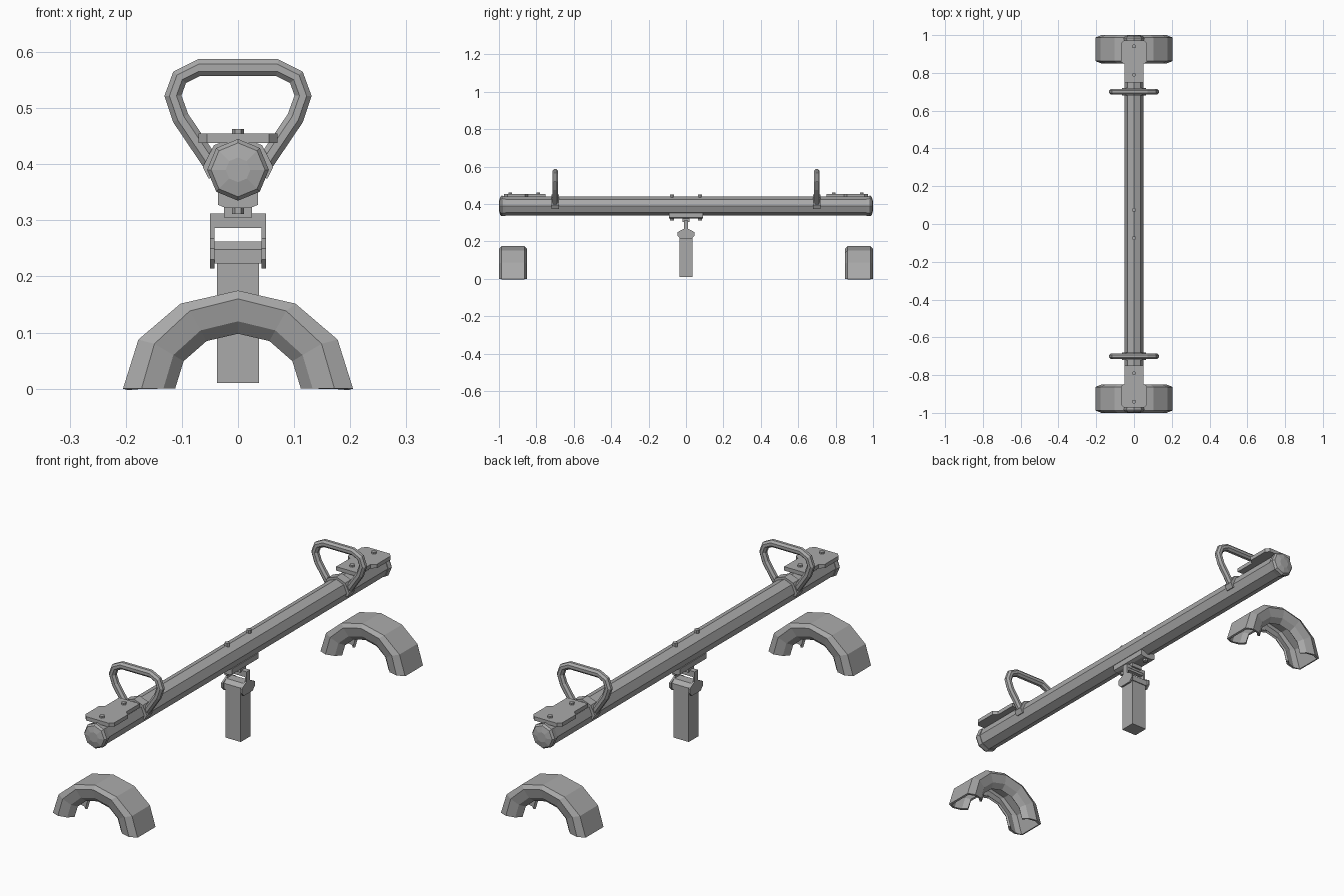
import bpy, bmesh, math
from mathutils import Vector

cube = bpy.data.objects.get("Cube")
if cube:
    bpy.data.objects.remove(cube, do_unlink=True)

GREY = (0.4, 0.4, 0.4, 1)
mat = bpy.data.materials.new("plain grey")
mat.use_nodes = True
mat.diffuse_color = GREY
mat.node_tree.nodes["Principled BSDF"].inputs["Base Color"].default_value = GREY


def finish(name, bm):
    bmesh.ops.recalc_face_normals(bm, faces=bm.faces)
    mesh = bpy.data.meshes.new(name)
    bm.to_mesh(mesh)
    bm.free()
    mesh.materials.append(mat)
    obj = bpy.data.objects.new(name, mesh)
    bpy.context.collection.objects.link(obj)
    return obj


def skin(name, rings, closed_ring=True, loop=False, caps=True):
    """Join a row of point rings into a surface."""
    bm = bmesh.new()
    rows = [[bm.verts.new(p) for p in ring] for ring in rings]
    n = len(rows[0])
    pairs = list(zip(rows, rows[1:])) + ([(rows[-1], rows[0])] if loop else [])
    for a, b in pairs:
        for i in range(n if closed_ring else n - 1):
            j = (i + 1) % n
            bm.faces.new((a[i], a[j], b[j], b[i]))
    if caps:
        bm.faces.new(rows[0])
        bm.faces.new(rows[-1])
    return finish(name, bm)


def prism(name, outline, lo, hi, axis):
    """Extrude a 2D outline along x, y or z."""
    def place(p, d):
        return {"x": (d, p[0], p[1]), "y": (p[0], d, p[1]), "z": (p[0], p[1], d)}[axis]
    return skin(name, [[place(p, d) for p in outline] for d in (lo, hi)])


def box(name, x, y, z):
    return prism(name, [(x[0], y[0]), (x[1], y[0]), (x[1], y[1]), (x[0], y[1])], *z, "z")


def ring(r, y, z=0.39, n=8):
    return [(r * math.sin(math.tau * i / n), y, z + r * math.cos(math.tau * i / n)) for i in range(n)]


def bolt(name, x, y, lo, hi, r=0.011):
    circle = [(x + r * math.cos(math.tau * i / 6), y + r * math.sin(math.tau * i / 6)) for i in range(6)]
    return prism(name, circle, lo, hi, "z")


def mirrored(points):
    """Append the mirror image of half an outline, skipping points on the axis."""
    return points + [(-x, z) for x, z in reversed(points) if x]


# Beam
skin("beam", [ring(0.05, -0.98), ring(0.05, 0.98)])

# Parts at each end
for s, side in ((-1, "front"), (1, "back")):
    # Domed end cap
    skin(side + "_end_cap", [ring(r, s * y) for r, y in
                             ((0.053, 0.965), (0.055, 0.985), (0.048, 0.994), (0.022, 1.0))])

    # Seat plate with a narrow tongue
    seat = mirrored([(0.05, 0.75), (0.05, 0.845), (0.07, 0.86), (0.07, 0.955), (0.055, 0.972)])
    prism(side + "_seat", [(x, s * y) for x, y in seat], 0.438, 0.455, "z")
    for y in (0.79, 0.94):
        bolt(side + "_seat_bolt", 0, s * y, 0.45, 0.463)

    # Handle loop: six-sided tube swept along the path
    path = [Vector((x, 0, z)) for x, z in
            ((0.05, 0.405), (0.102, 0.482), (0.116, 0.522), (0.104, 0.555), (0.07, 0.572))]
    path += [Vector((-p.x, 0, p.z)) for p in reversed(path)]
    rings = []
    for i, p in enumerate(path):
        t = (path[min(i + 1, len(path) - 1)] - path[max(i - 1, 0)]).normalized()
        normal = Vector((-t.z, 0, t.x))
        rings.append([p + normal * 0.0165 * math.cos(a) + Vector((0, s * 0.7 + 0.016 * math.sin(a), 0))
                      for a in (math.tau * k / 8 + math.pi / 8 for k in range(8))])
    skin(side + "_handle", rings)

    # Strap holding the handle on the beam
    strap = mirrored([(0, 0.45), (0.043, 0.434), (0.063, 0.395), (0.052, 0.374), (0.044, 0.378), (0.045, 0.39)])
    prism(side + "_handle_strap", strap, s * 0.7 - 0.02, s * 0.7 + 0.02, "y")

    # Half-buried tyre: x radius, z radius, offset along the beam
    section = [(0.112, 0.098, -0.045), (0.133, 0.12, -0.066), (0.172, 0.16, -0.075), (0.205, 0.175, -0.062)]
    section += [(rx, rz, -y) for rx, rz, y in reversed(section)]
    arcs = [[(rx * math.cos(a), s * 0.925 + y, rz * math.sin(a)) for rx, rz, y in section]
            for a in (math.pi * k / 6 for k in range(7))]
    tyre = skin(side + "_tyre", arcs, closed_ring=False, caps=False)
    # Wall thickness grows toward the hollow
    outward = max(tyre.data.polygons, key=lambda p: p.center.z).normal.z > 0
    wall = tyre.modifiers.new("wall", "SOLIDIFY")
    wall.thickness = 0.01
    wall.offset = -1 if outward else 1

    # Centre bolts through the beam and saddle
    bolt(side + "_centre_bolt", 0, s * 0.075, 0.43, 0.452)
    bolt(side + "_saddle_nut", 0, s * 0.075, 0.311, 0.33)

# Saddle under the beam
saddle = mirrored([(0.036, 0.352), (0.036, 0.328), (0.022, 0.322)])
prism("saddle", saddle, -0.092, 0.092, "y")
box("hanger_block", (-0.025, 0.025), (-0.02, 0.02), (0.305, 0.33))

# Pivot yoke with two side arms
box("yoke_top", (-0.05, 0.05), (-0.012, 0.012), (0.296, 0.312))
arm = mirrored([(0.012, 0.312), (0.012, 0.268), (0.045, 0.25), (0.045, 0.23), (0.03, 0.214)])
for s, side in ((-1, "right"), (1, "left")):
    prism(side + "_yoke_arm", arm, s * 0.042, s * 0.05, "x")
box("pivot_bar", (-0.043, 0.043), (-0.01, 0.01), (0.286, 0.297))

# Post with a chamfered head
head = mirrored([(0.02, 0.262), (0.038, 0.248), (0.038, 0.223)])
prism("post_head", head, -0.045, 0.045, "x")
box("post", (-0.037, 0.037), (-0.034, 0.034), (0.01, 0.225))
